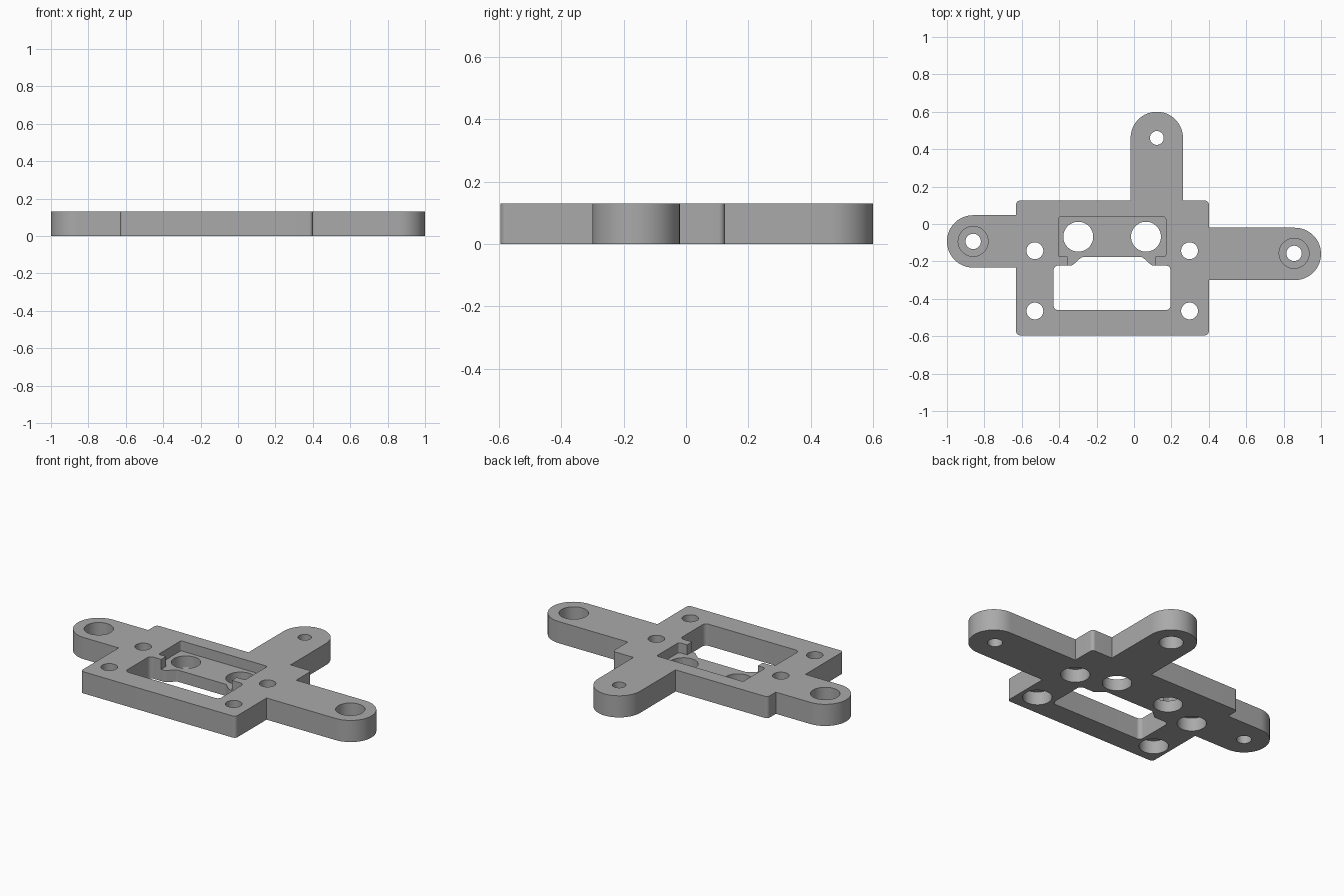
import bpy
import bmesh
import math
from mathutils import Vector

if "Cube" in bpy.data.objects:
    bpy.data.objects.remove(bpy.data.objects["Cube"], do_unlink=True)

THICK = 0.13
FLOOR = 0.07     # floor height of the shallow pocket
BORE = 0.08      # counterbore depth

grey = bpy.data.materials.new("plain grey")
grey.use_nodes = True
colour = (0.40, 0.40, 0.40, 1)
grey.diffuse_color = colour
grey.node_tree.nodes["Principled BSDF"].inputs["Base Color"].default_value = colour


def rounded(corners, steps=16):
    """Outline from (x, y, radius) corners, each replaced by a fillet arc."""
    points = []
    for i, (x, y, r) in enumerate(corners):
        p = Vector((x, y))
        if r == 0:
            points.append(p)
            continue
        a = (Vector(corners[i - 1][:2]) - p).normalized()
        b = (Vector(corners[(i + 1) % len(corners)][:2]) - p).normalized()
        half = a.angle(b) / 2
        centre = p + (a + b).normalized() * r / math.sin(half)
        start = p + a * r / math.tan(half) - centre
        end = p + b * r / math.tan(half) - centre
        sweep = math.atan2(start.x * end.y - start.y * end.x, start.dot(end))
        for k in range(steps + 1):
            t = sweep * k / steps
            c, s = math.cos(t), math.sin(t)
            points.append(centre + Vector((start.x * c - start.y * s,
                                           start.x * s + start.y * c)))
    return points


def circle(x, y, r, sides=48):
    return [Vector((x + r * math.cos(math.tau * k / sides),
                    y + r * math.sin(math.tau * k / sides))) for k in range(sides)]


def prism(name, outline, z0, z1):
    bm = bmesh.new()
    face = bm.faces.new([bm.verts.new((p.x, p.y, z0)) for p in outline])
    top = bmesh.ops.extrude_face_region(bm, geom=[face])["geom"]
    bmesh.ops.translate(bm, vec=(0, 0, z1 - z0),
                        verts=[v for v in top if isinstance(v, bmesh.types.BMVert)])
    bmesh.ops.remove_doubles(bm, verts=bm.verts, dist=1e-5)
    bmesh.ops.recalc_face_normals(bm, faces=bm.faces)
    mesh = bpy.data.meshes.new(name)
    bm.to_mesh(mesh)
    bm.free()
    mesh.materials.append(grey)
    obj = bpy.data.objects.new(name, mesh)
    bpy.context.collection.objects.link(obj)
    return obj


# Plate with three round-ended arms
R, C = 0.1399, 0.02
plate = prism("mounting_plate", rounded([
    (-0.63, -0.595, C), (0.40, -0.595, C),
    (0.40, -0.30, 0), (1.0, -0.30, R), (1.0, -0.02, R), (0.40, -0.02, 0),
    (0.40, 0.125, C), (0.262, 0.125, 0),
    (0.262, 0.60, R), (-0.018, 0.60, R), (-0.018, 0.125, 0),
    (-0.63, 0.125, C), (-0.63, 0.047, 0),
    (-1.0, 0.047, R), (-1.0, -0.233, R), (-0.63, -0.233, 0)]), 0, THICK)

BELOW, ABOVE = -0.05, THICK + 0.05
cutters = []


def cut(outline, z0=BELOW, z1=ABOVE):
    cutters.append(prism("cutter", outline, z0, z1))


# Shallow pocket, stepped towards the window
P = 0.012
cut(rounded([(-0.405, 0.037, P), (-0.405, -0.175, P), (-0.355, -0.175, 0),
             (-0.355, -0.25, 0), (0.115, -0.25, 0), (0.115, -0.175, 0),
             (0.17, -0.175, P), (0.17, 0.037, P)]), FLOOR, ABOVE)

# Window through the plate
W = 0.025
cut(rounded([(-0.43, -0.46, W), (0.195, -0.46, W), (0.195, -0.222, W),
             (0.095, -0.222, W), (0.045, -0.177, W), (-0.28, -0.177, W),
             (-0.33, -0.222, W), (-0.43, -0.222, W)]))

# Two large holes in the pocket floor
for x in (-0.298, 0.064):
    cut(circle(x, -0.068, 0.08))

# Side arm holes, counterbored from the top
for x, y in ((-0.86, -0.093), (0.856, -0.157)):
    cut(circle(x, y, 0.041))
    cut(circle(x, y, 0.08), THICK - BORE, ABOVE)

# Four corner holes, counterbored from underneath
for x in (-0.53, 0.297):
    for y in (-0.143, -0.465):
        cut(circle(x, y, 0.045))
        cut(circle(x, y, 0.08), BELOW, BORE)

# Back arm hole, counterbored from underneath
cut(circle(0.122, 0.46, 0.037))
cut(circle(0.122, 0.46, 0.066), BELOW, BORE)

bpy.ops.object.select_all(action="DESELECT")
plate.select_set(True)
bpy.context.view_layer.objects.active = plate
for cutter in cutters:
    mod = plate.modifiers.new("cut", "BOOLEAN")
    mod.operation = "DIFFERENCE"
    mod.solver = "EXACT"
    mod.object = cutter
    bpy.ops.object.modifier_apply(modifier=mod.name)
    bpy.data.objects.remove(cutter, do_unlink=True)

bpy.ops.object.shade_smooth_by_angle(angle=math.radians(30))
